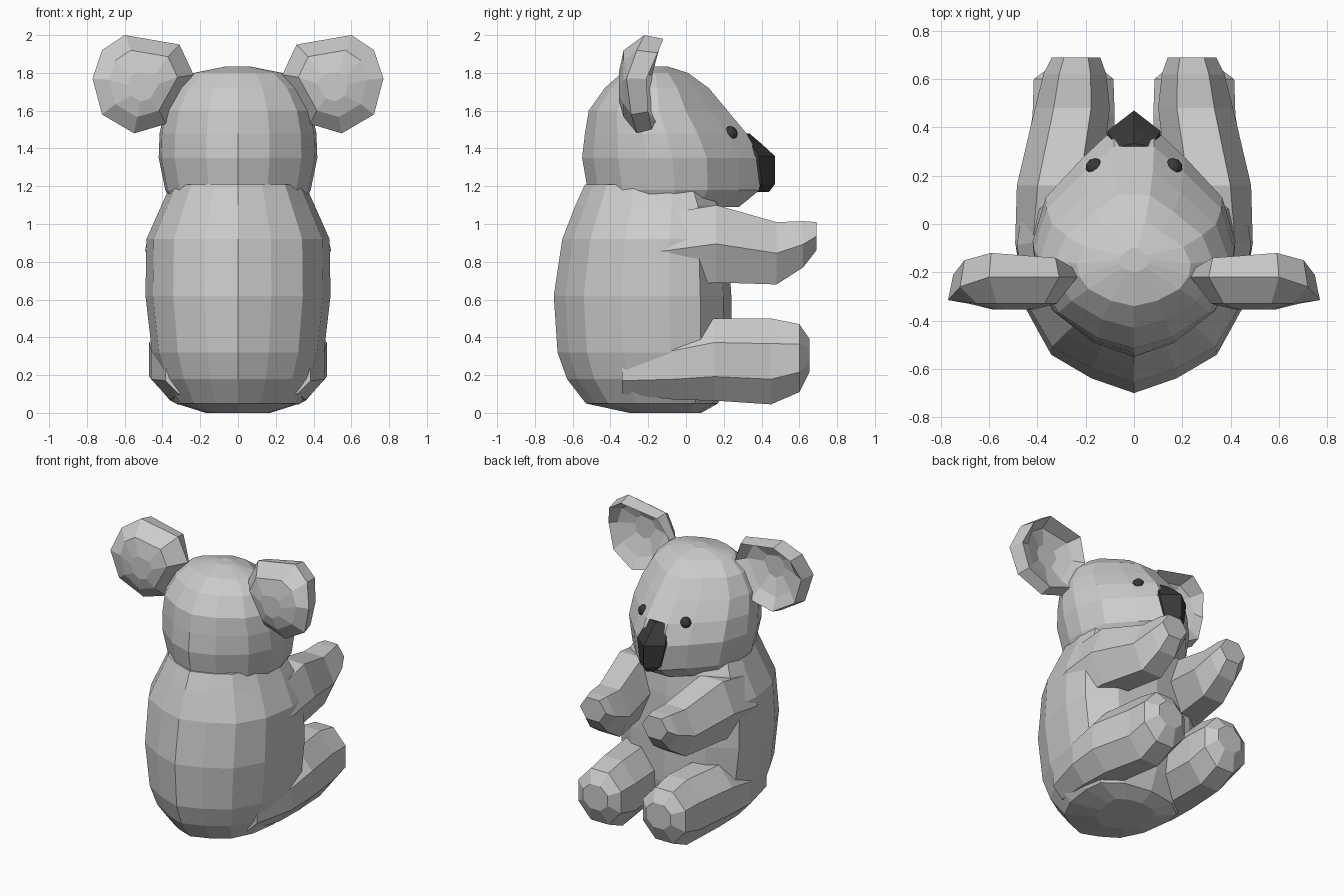
import bpy, bmesh
from math import cos, sin, pi

if "Cube" in bpy.data.objects:
    bpy.data.objects.remove(bpy.data.objects["Cube"])

dark = bpy.data.materials.new("dark")
dark.diffuse_color = (0.04, 0.04, 0.04, 1)
dark.use_nodes = True
dark.node_tree.nodes["Principled BSDF"].inputs["Base Color"].default_value = dark.diffuse_color


def loft(name, rings, mat=None):
    """Skin a list of equal-length point rings and cap both ends, flat shaded."""
    bm = bmesh.new()
    vs = [[bm.verts.new(p) for p in r] for r in rings]
    n = len(vs[0])
    for a, b in zip(vs, vs[1:]):
        for i in range(n):
            j = (i + 1) % n
            bm.faces.new((a[i], a[j], b[j], b[i]))
    bm.faces.new(vs[0])
    bm.faces.new(vs[-1])
    bmesh.ops.recalc_face_normals(bm, faces=bm.faces)
    me = bpy.data.meshes.new(name)
    bm.to_mesh(me)
    bm.free()
    ob = bpy.data.objects.new(name, me)
    bpy.context.collection.objects.link(ob)
    if mat:
        me.materials.append(mat)
    return ob


def egg(z, hw, yb, yf, half, mid):
    """Horizontal ring: half profile (-1 back .. 1 front) mirrored across x = 0."""
    yc = yb + (yf - yb) * mid
    right = [(x * hw, yc + y * ((yf - yc) if y > 0 else (yc - yb)), z) for x, y in half]
    left = [(-x, y, zz) for x, y, zz in reversed(right) if x > 1e-6]
    return right + left


def limb(name, side, n, secs):
    """Limb along y from sections (y, x inner, x outer, z low, z high)."""
    k = 1 / cos(pi / n) if n == 8 else 1 / sin(pi / 3)
    off = pi / 8 if n == 8 else 0
    rings = []
    for y, x0, x1, z0, z1 in secs:
        ring = []
        for i in range(n):
            a = 2 * pi * i / n + off
            kx = k if n == 8 else 1
            ring.append((side * ((x0 + x1) / 2 + kx * cos(a) * (x1 - x0) / 2), y,
                         (z0 + z1) / 2 + k * sin(a) * (z1 - z0) / 2))
        rings.append(ring)
    return loft(name, rings)


# Torso
torso = [(0, -1), (.36, -.9), (.7, -.74), (.92, -.42), (1, 0), (.95, .5), (.6, .87), (0, 1)]
loft("body", [egg(*r, torso, .65) for r in [
    (0, .17, -.3, .08), (.05, .33, -.53, .17), (.18, .41, -.63, .22), (.32, .455, -.68, .24),
    (.62, .49, -.70, .24), (.92, .485, -.655, .22), (1.1, .405, -.585, .2), (1.21, .355, -.535, .15)]])

# Head, tapering forward into the muzzle
skull = [(0, -1), (.4, -.87), (.8, -.58), (.97, -.25), (1, .05), (.87, .42), (.5, .76), (.2, 1)]
loft("head", [egg(*r, skull, .48) for r in [
    (1.09, .34, -.45, .28), (1.18, .385, -.52, .39), (1.35, .42, -.55, .395), (1.48, .415, -.535, .32),
    (1.6, .39, -.515, .22), (1.72, .325, -.43, .12), (1.80, .235, -.34, .01), (1.835, .06, -.2, -.1)]])

# Nose wedge
loft("nose", [[(-w, y0, z), (w, y0, z), (w, y1, z), (0, y2, z), (-w, y1, z)] for z, w, y0, y1, y2 in [
    (1.17, .035, .35, .41, .44), (1.21, .08, .33, .40, .47), (1.36, .11, .3, .385, .47),
    (1.42, .09, .27, .35, .405), (1.48, .06, .24, .32, .335)]], dark)

# Ear outline points (x, z, y of outer edge, y of front rim)
ear = [(.235, 1.79, -.22, -.18), (.31, 1.95, -.22, -.14), (.6, 2.0, -.22, -.12), (.72, 1.92, -.26, -.15),
       (.77, 1.77, -.315, -.21), (.72, 1.58, -.29, -.20), (.55, 1.48, -.26, -.18), (.38, 1.53, -.25, -.16)]


def ear_ring(side, s, y=None, front=False, dz=0):
    return [(side * (.5 + (p[0] - .5) * s), p[3 if front else 2] if y is None else y,
             1.75 + dz + (p[1] - 1.75) * s) for p in ear]


for side, tag in ((1, "right"), (-1, "left")):
    # Cupped ear: domed back, outer edge, front rim, hollow
    loft("ear_" + tag, [ear_ring(side, .3, -.355, dz=-.02), ear_ring(side, .68, -.33),
                        ear_ring(side, 1), ear_ring(side, .92, front=True),
                        ear_ring(side, .7, -.225, dz=.02), ear_ring(side, .3, -.265, dz=.03)])
    # Arm, blending back into the shoulder
    limb("arm_" + tag, side, 6, [
        (-.34, .2, .43, .68, .98), (-.08, .2, .492, .665, 1.06), (.16, .14, .485, .69, 1.10),
        (.48, .10, .41, .68, 1.01), (.62, .115, .375, .77, 1.015), (.69, .14, .34, .86, 1.01)])
    # Leg, blending back into the hip
    limb("leg_" + tag, side, 8, [
        (-.34, .14, .385, .1, .34), (-.06, .12, .46, .07, .44), (.15, .09, .47, .065, .5),
        (.45, .08, .42, .045, .5), (.6, .085, .415, .11, .47), (.655, .15, .34, .22, .39)])
    # Eye
    bpy.ops.mesh.primitive_uv_sphere_add(segments=10, ring_count=6, radius=.038,
                                         location=(side * .162, .235, 1.48))
    eye = bpy.context.object
    eye.name = "eye_" + tag
    eye.data.materials.append(dark)
